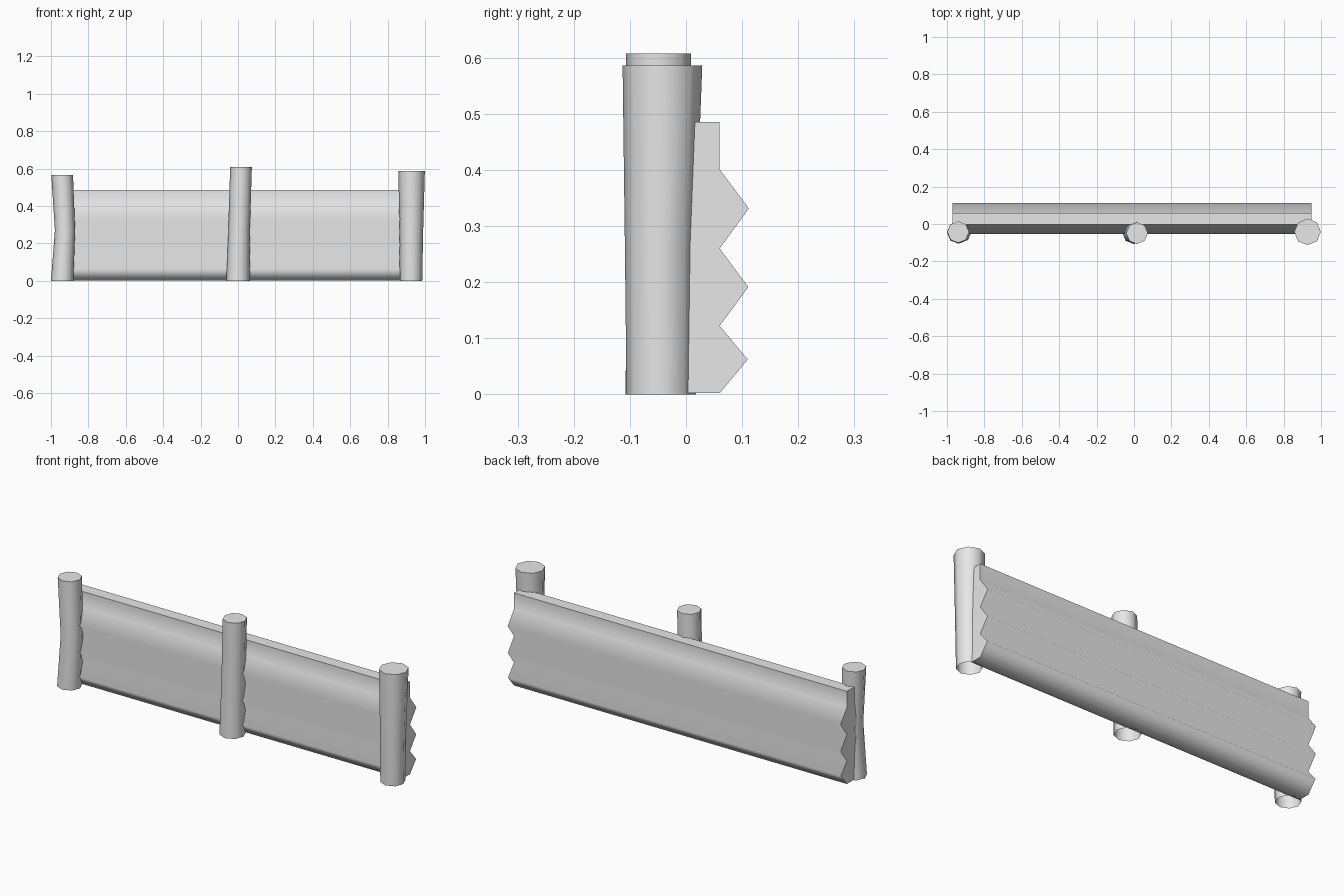
import bpy, bmesh
from math import cos, sin, pi, radians

cube = bpy.data.objects.get("Cube")
if cube:
    bpy.data.objects.remove(cube)

grey = bpy.data.materials.new("plain_grey")
grey.use_nodes = True
grey.diffuse_color = (0.8, 0.8, 0.8, 1)
grey.node_tree.nodes["Principled BSDF"].inputs["Base Color"].default_value = (0.8, 0.8, 0.8, 1)


def finish(name, bm, angle):
    bmesh.ops.recalc_face_normals(bm, faces=bm.faces)
    mesh = bpy.data.meshes.new(name)
    bm.to_mesh(mesh)
    bm.free()
    mesh.materials.append(grey)
    obj = bpy.data.objects.new(name, mesh)
    bpy.context.collection.objects.link(obj)
    bpy.ops.object.select_all(action='DESELECT')
    obj.select_set(True)
    bpy.context.view_layer.objects.active = obj
    bpy.ops.object.shade_smooth_by_angle(angle=radians(angle))
    return obj


def wall(name, x0, x1, mid_y, half):
    """Stacked-log wall: a zigzag section, mirrored front to back, swept along x."""
    side = [(half[i], z) for i, z in enumerate(heights)]
    section = [(mid_y + w, z) for w, z in side] + [(mid_y - w, z) for w, z in reversed(side)]
    bm = bmesh.new()
    end = bm.faces.new([bm.verts.new((x0, y, z)) for y, z in section])
    swept = bmesh.ops.extrude_face_region(bm, geom=[end], use_keep_orig=True)["geom"]
    bmesh.ops.translate(bm, vec=(x1 - x0, 0, 0),
                        verts=[g for g in swept if isinstance(g, bmesh.types.BMVert)])
    return finish(name, bm, 80)


def post(name, rings, sides=8):
    """Slightly crooked post, capped on top and open below; rings are (x, y, z, radius)."""
    bm = bmesh.new()
    loops = [[bm.verts.new((x + r * cos(2 * pi * i / sides), y + r * sin(2 * pi * i / sides), z))
              for i in range(sides)] for x, y, z, r in rings]
    for low, high in zip(loops, loops[1:]):
        for i in range(sides):
            j = (i + 1) % sides
            bm.faces.new((low[i], low[j], high[j], high[i]))
    bm.faces.new(loops[-1])
    return finish(name, bm, 60)


# Log wall: valleys and ridges alternate up to a flat top course
heights = [0.002, 0.062, 0.122, 0.191, 0.26, 0.331, 0.401, 0.485]
widths = [0.031, 0.081, 0.031, 0.082, 0.031, 0.083, 0.031, 0.031]
wall("log_wall", -0.97, 0.95, 0.029, widths)

# Posts along the front
post("right_post", [(-0.94, -0.045, 0, 0.06), (-0.925, -0.047, 0.27, 0.054), (-0.94, -0.043, 0.565, 0.058)])
post("middle_post", [(0, -0.045, 0, 0.063), (0.006, -0.046, 0.27, 0.058), (0.016, -0.049, 0.607, 0.058)])
post("left_post", [(0.925, -0.046, 0, 0.06), (0.927, -0.046, 0.27, 0.063), (0.928, -0.042, 0.586, 0.071)])
